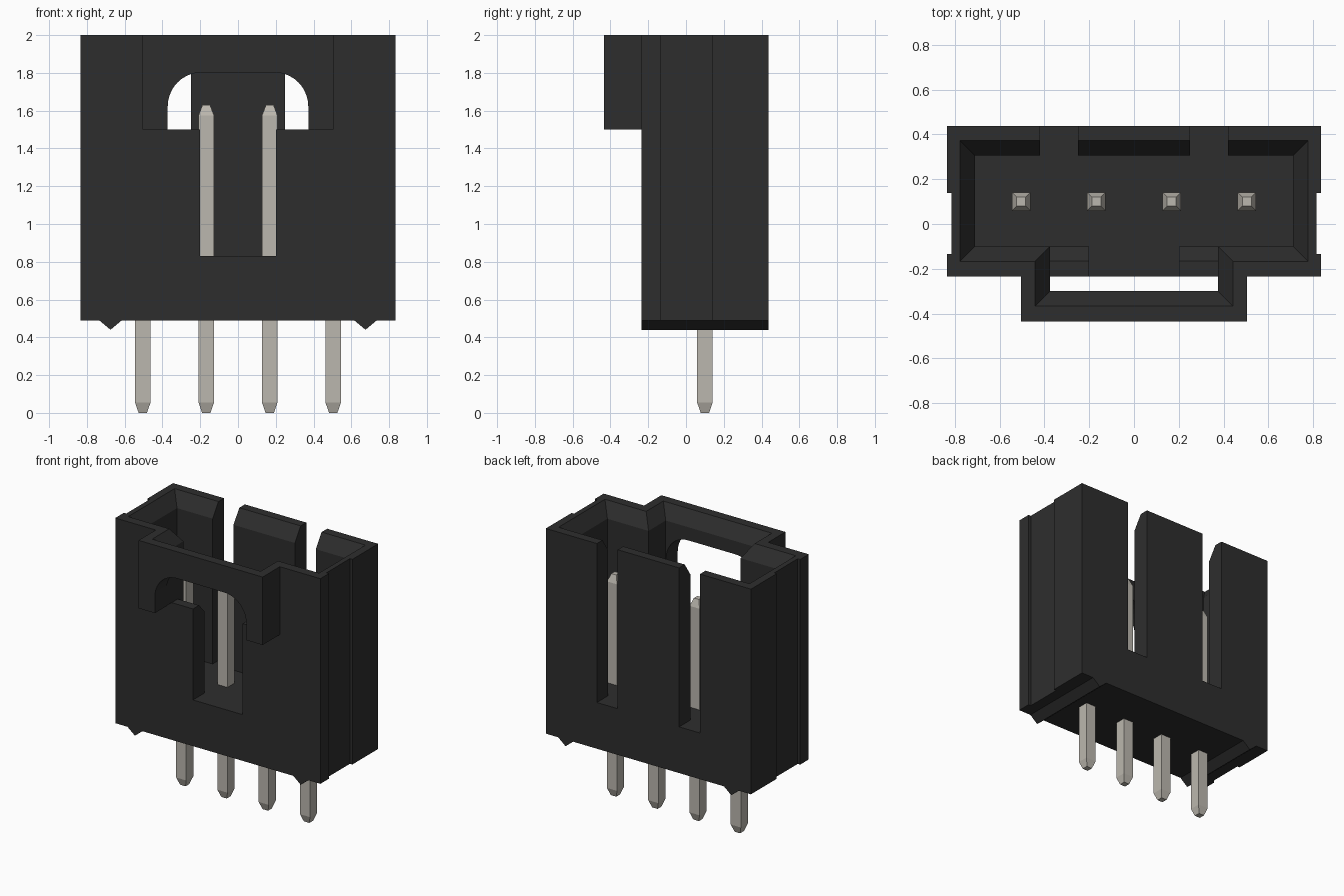
import bpy, bmesh, math

cube = bpy.data.objects.get("Cube")
if cube:
    bpy.data.objects.remove(cube, do_unlink=True)


def material(name, rgb, rough):
    m = bpy.data.materials.new(name)
    m.use_nodes = True
    m.diffuse_color = (*rgb, 1)
    bsdf = m.node_tree.nodes["Principled BSDF"]
    bsdf.inputs["Base Color"].default_value = (*rgb, 1)
    bsdf.inputs["Roughness"].default_value = rough
    return m


BLACK = material("black plastic", (0.027, 0.027, 0.027), 0.6)
METAL = material("tinned metal", (0.50, 0.475, 0.425), 0.5)


def loft(name, sections, mat=BLACK):
    """Closed solid through rings of matching 3D points."""
    bm = bmesh.new()
    rings = [[bm.verts.new(p) for p in s] for s in sections]
    n = len(rings[0])
    for a, b in zip(rings, rings[1:]):
        for i in range(n):
            j = (i + 1) % n
            bm.faces.new((a[i], a[j], b[j], b[i]))
    bm.faces.new(rings[0])
    bm.faces.new(rings[-1])
    bmesh.ops.recalc_face_normals(bm, faces=bm.faces)
    me = bpy.data.meshes.new(name)
    bm.to_mesh(me)
    bm.free()
    me.materials.append(mat)
    ob = bpy.data.objects.new(name, me)
    bpy.context.collection.objects.link(ob)
    return ob


def prism(name, pts, axis, lo, hi):
    """Extrude a 2D profile along one axis."""
    def place(p, t):
        q = list(p)
        q.insert("xyz".index(axis), t)
        return q
    return loft(name, [[place(p, t) for p in pts] for t in (lo, hi)])


def box(name, x, y, z):
    return prism(name, [(x[0], y[0]), (x[1], y[0]), (x[1], y[1]), (x[0], y[1])], "z", *z)


def combine(target, tool, operation="DIFFERENCE"):
    tool.hide_render = True
    mod = target.modifiers.new("bool", "BOOLEAN")
    mod.operation, mod.solver, mod.object = operation, "EXACT", tool
    bpy.context.view_layer.objects.active = target
    bpy.ops.object.modifier_apply(modifier=mod.name)
    bpy.data.objects.remove(tool, do_unlink=True)


def mirrored(half):
    """Complete a profile that is symmetric about x = 0."""
    return half + [(-x, y) for x, y in reversed(half)]


# Key heights
BASE, FLOOR, STEP, TOP = 0.49, 0.83, 1.5, 2.0
CHAMFER, FLARE = 0.1, 0.067

# Housing with shallow grooves down both ends, and the key block on the front
housing = prism("housing", mirrored([
    (0.835, -0.235), (0.835, -0.135), (0.815, -0.135),
    (0.815, 0.138), (0.835, 0.138), (0.835, 0.437)]), "z", BASE, TOP)
combine(housing, box("key_block", (-0.505, 0.505), (-0.435, -0.18), (STEP, TOP)), "UNION")

# Main cavity
combine(housing, box("cavity", (-0.71, 0.71), (-0.1, 0.305), (FLOOR, 1.95)))

# Key pocket, open underneath, with a bevelled lip on the front wall
combine(housing, prism("key_pocket", [
    (-0.3, 1.4), (-0.24, 1.4), (-0.235, STEP), (-0.165, STEP), (-0.1, 1.43),
    (0, 1.43), (0, 1.95), (-0.3, 1.95)], "x", -0.375, 0.375))


# Flared lead-in around the T-shaped mouth
def mouth(z):
    d = FLARE * (z - (TOP - CHAMFER)) / CHAMFER
    half = [(0.375 + d, -0.3 - d), (0.375 + d, -0.1 - d),
            (0.71 + d, -0.1 - d), (0.71 + d, 0.305 + d)]
    return [(x, y, z) for x, y in mirrored(half)]


combine(housing, loft("lead_in", [mouth(TOP - CHAMFER), mouth(TOP + 0.05)]))

# Arched window through the key block
R, W, H = 0.18, 0.372, 1.803
arc = [(W - R + R * math.cos(a), H - R + R * math.sin(a))
       for a in (math.pi / 2 * i / 10 for i in range(11))]
combine(housing, prism("window", mirrored([(W, 1.4)] + arc), "y", -0.5, -0.27))

# Front slot and two rear slots
combine(housing, box("front_slot", (-0.202, 0.202), (-0.3, 0), (FLOOR, 1.6)))
for s in (-1, 1):
    xs = sorted((s * 0.25, s * 0.42))
    combine(housing, box("rear_slot", xs, (0.2, 0.6), (FLOOR, 2.2)))

# Merge flat regions left by the cuts
bm = bmesh.new()
bm.from_mesh(housing.data)
bmesh.ops.remove_doubles(bm, verts=bm.verts, dist=1e-5)
bmesh.ops.dissolve_limit(bm, angle_limit=0.01, verts=bm.verts, edges=bm.edges)
bm.to_mesh(housing.data)
bm.free()

# Triangular standoff ribs under the housing
for side, x in (("left", 0.675), ("right", -0.675)):
    prism(side + "_standoff_rib", [(x - 0.06, BASE), (x, 0.44), (x + 0.06, BASE)],
          "y", -0.235, 0.437)

# Square contact pins with tapered tips
PIN = [(0.0, 0.022), (0.055, 0.041), (1.575, 0.041), (1.63, 0.02)]
for i in range(4):
    cx, cy = (i - 1.5) * 0.336, 0.1
    loft(f"pin_{i + 1}", [[(cx + sx * h, cy + sy * h, z) for sx, sy in
                           ((-1, -1), (1, -1), (1, 1), (-1, 1))] for z, h in PIN], METAL)
